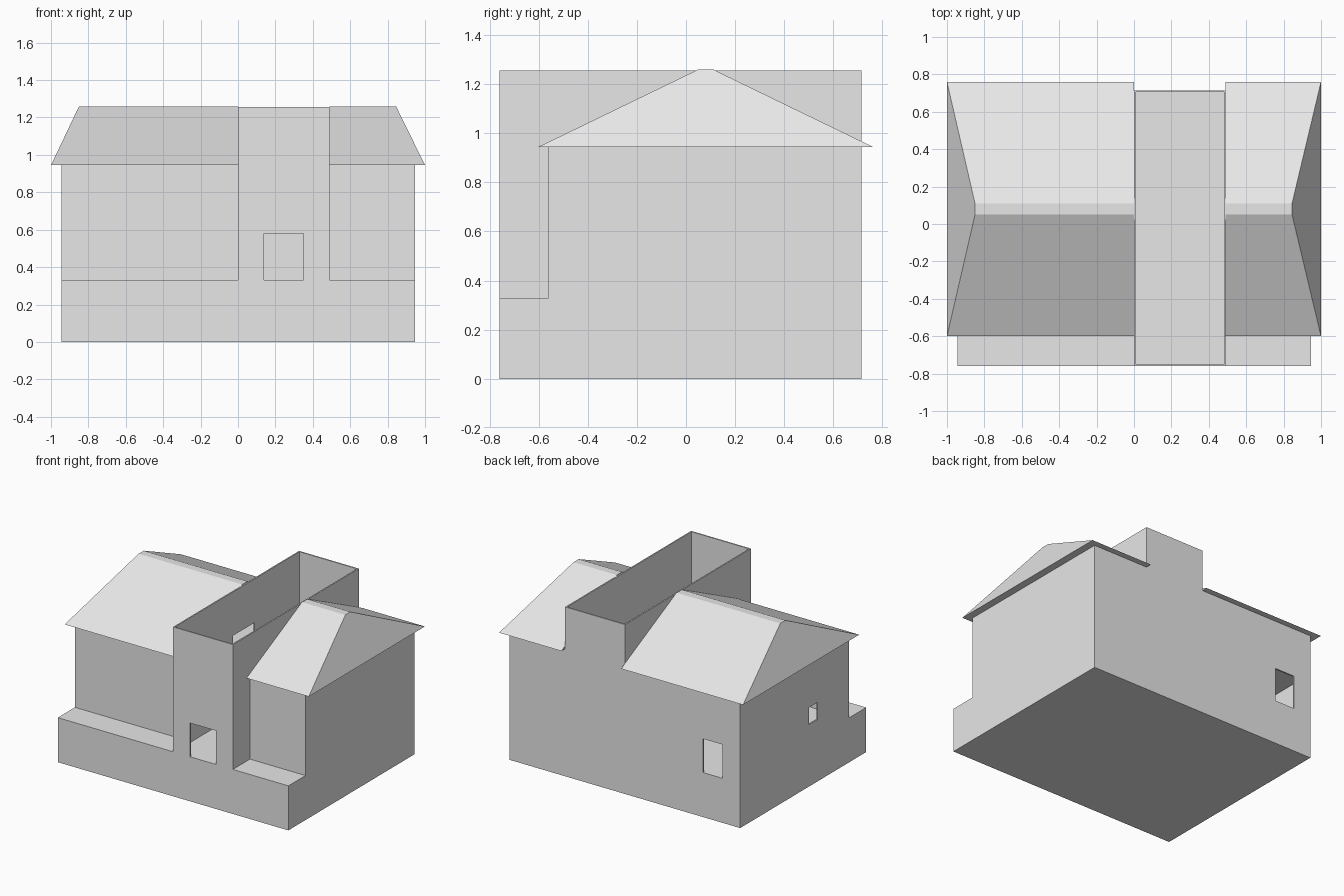
import bpy
import bmesh

cube = bpy.data.objects.get("Cube")
if cube:
    bpy.data.objects.remove(cube, do_unlink=True)

# Single plain material
grey = bpy.data.materials.new("plain_light_grey")
grey.use_nodes = True
grey.diffuse_color = (0.8, 0.8, 0.8, 1)
grey.node_tree.nodes["Principled BSDF"].inputs["Base Color"].default_value = (0.8, 0.8, 0.8, 1)


def finish(name, bm):
    bmesh.ops.recalc_face_normals(bm, faces=bm.faces)
    mesh = bpy.data.meshes.new(name)
    bm.to_mesh(mesh)
    bm.free()
    mesh.materials.append(grey)
    obj = bpy.data.objects.new(name, mesh)
    bpy.context.collection.objects.link(obj)
    return obj


def box(name, xs, ys, zs):
    """Box between paired limits on each axis."""
    bm = bmesh.new()
    bmesh.ops.create_cube(bm, size=1)
    for v in bm.verts:
        v.co = [lim[0] if c < 0 else lim[1] for c, lim in zip(v.co, (xs, ys, zs))]
    return finish(name, bm)


def carve(obj, *holes):
    """Subtract boxes from an object and discard the cutters."""
    for hole in holes:
        cutter = box("cutter", *hole)
        cutter.hide_render = True
        mod = obj.modifiers.new("opening", "BOOLEAN")
        mod.operation = "DIFFERENCE"
        mod.solver = "EXACT"
        mod.object = cutter
        with bpy.context.temp_override(object=obj, active_object=obj):
            bpy.ops.object.modifier_apply(modifier=mod.name)
        bpy.data.objects.remove(cutter, do_unlink=True)


# Main levels and limits
SIDE, FRONT, HOUSE_FRONT, BACK = 0.945, -0.76, -0.56, 0.715
BASE, FLOOR, EAVE, TOP, RIDGE = 0.33, 0.66, 0.945, 1.255, 1.26
T0, T1 = 0.0, 0.49      # tower sides
W = 0.01                # wall thickness

box("base", (-SIDE, SIDE), (FRONT, BACK), (0, BASE))

# House wings: thin walls, open towards the tower
depth = (HOUSE_FRONT + W, BACK - W)
through = (BASE - 0.1, EAVE + 0.1)
left_part = box("long_wing_walls", (-SIDE, T0), (HOUSE_FRONT, BACK), (BASE, EAVE))
carve(left_part,
      ((-SIDE + W, T0 + 0.1), depth, through),
      ((-0.80, -0.64), (BACK - 0.05, BACK + 0.05), (BASE - 0.05, 0.58)),
      ((-SIDE - 0.05, -SIDE + 0.05), (-0.19, -0.09), (0.46, 0.585)))
right_part = box("short_wing_walls", (T1, SIDE), (HOUSE_FRONT, BACK), (BASE, EAVE))
carve(right_part, ((T1 - 0.1, SIDE - W), depth, through))

# Open-topped tower with front door and upper side door
tower = box("tower_walls", (T0, T1), (FRONT, BACK), (BASE, TOP))
carve(tower,
      ((T0 + W, T1 - W), (FRONT + W, BACK - W), (BASE - 0.1, TOP + 0.1)),
      ((0.14, 0.35), (FRONT - 0.05, FRONT + 0.05), (BASE - 0.05, 0.58)),
      ((T0 - 0.05, T0 + 0.05), (-0.07, 0.18), (FLOOR, 0.93)))

# Upper floors
slab = (FLOOR - 0.02, FLOOR)
box("long_wing_floor", (-SIDE + W, T0), depth, slab)
box("short_wing_floor", (T1, SIDE - W), depth, slab)
box("tower_floor", (T0 + W, T1 - W), (FRONT + W, BACK - W), slab)


def roof(name, inner, outer, ridge_end):
    """Hipped roof with a narrow flat ridge, cut square at the inner end."""
    profile = ((-0.60, EAVE), (0.05, RIDGE), (0.11, RIDGE), (0.76, EAVE))
    bm = bmesh.new()
    cut = [bm.verts.new((inner, y, z)) for y, z in profile]
    hip = [bm.verts.new((outer if z == EAVE else ridge_end, y, z)) for y, z in profile]
    bm.faces.new(cut)
    bm.faces.new(hip)
    for i in range(4):
        j = (i + 1) % 4
        bm.faces.new((cut[i], cut[j], hip[j], hip[i]))
    return finish(name, bm)


roof("long_wing_roof", T0, -1.0, -0.85)
roof("short_wing_roof", T1, 1.0, 0.845)
